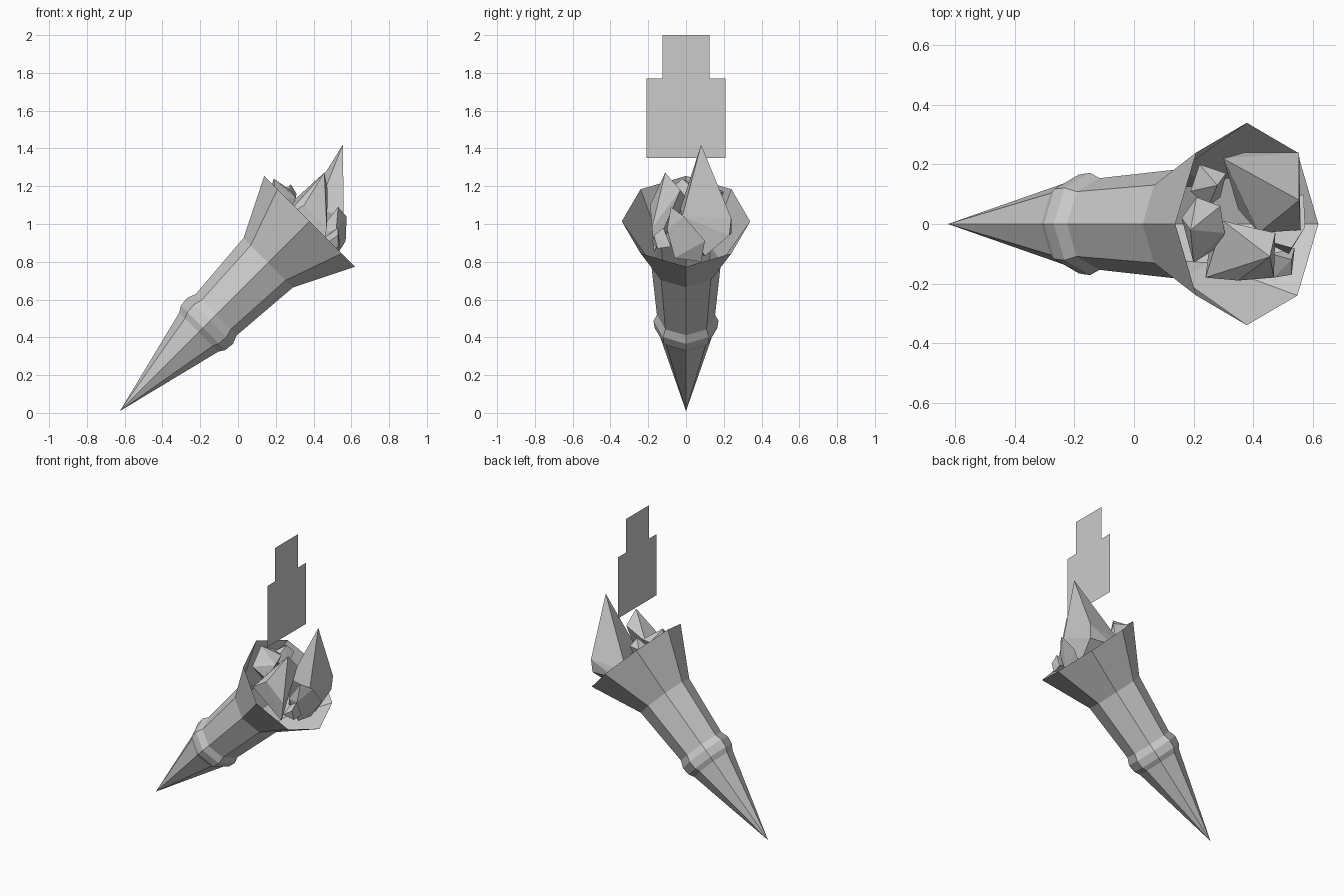
import bpy, bmesh
from math import cos, sin, pi, sqrt
from mathutils import Vector

if "Cube" in bpy.data.objects:
    bpy.data.objects.remove(bpy.data.objects["Cube"])

TIP = Vector((-0.625, 0, 0.01))
AXIS = Vector((1, 0, 1)).normalized()
SIDE = Vector((0, 1, 0))
UP = Vector((-1, 0, 1)).normalized()


def finish(name, bm):
    mesh = bpy.data.meshes.new(name)
    bm.to_mesh(mesh)
    bm.free()
    obj = bpy.data.objects.new(name, mesh)
    bpy.context.collection.objects.link(obj)
    return obj


def lathe(name, profile, sides=8):
    """Turn (distance from tip, radius) pairs about the tilted axis."""
    bm = bmesh.new()
    tip = bm.verts.new(TIP)
    rings = []
    for t, r in profile:
        rings.append([bm.verts.new(TIP + AXIS * t + r * (
            UP * cos(2 * pi * i / sides) + SIDE * sin(2 * pi * i / sides)))
            for i in range(sides)])
    for i in range(sides):
        j = (i + 1) % sides
        bm.faces.new((tip, rings[0][i], rings[0][j]))
        for a, b in zip(rings, rings[1:]):
            bm.faces.new((a[i], b[i], b[j], a[j]))
    bmesh.ops.recalc_face_normals(bm, faces=bm.faces)
    return finish(name, bm)


def rock(name, points):
    """Faceted chunk: the convex hull of a few corner points."""
    bm = bmesh.new()
    for p in points:
        bm.verts.new(p)
    res = bmesh.ops.convex_hull(bm, input=bm.verts)
    loose = [v for v in bm.verts if not v.link_faces]
    bmesh.ops.delete(bm, geom=loose, context='VERTS')
    bmesh.ops.recalc_face_normals(bm, faces=bm.faces)
    return finish(name, bm)


# Torch body: pointed foot, collar band, shaft and flared open cup
lathe("torch_body", [(0.59, 0.146), (0.622, 0.166), (0.675, 0.172),
                     (0.72, 0.154), (1.11, 0.185), (1.42, 0.34)])

# Chunks filling the cup
rock("tall_spike", [(0.555, 0.08, 1.42), (0.555, 0.24, 1.03),
                    (0.55, 0.23, 0.94), (0.56, -0.02, 1.04),
                    (0.30, 0.22, 1.01), (0.37, 0.24, 0.95),
                    (0.42, -0.03, 1.08), (0.52, 0.10, 0.83),
                    (0.35, 0.05, 0.85)])
rock("front_chunk", [(0.457, -0.11, 1.272), (0.35, -0.19, 1.10),
                     (0.475, -0.03, 1.18), (0.47, -0.18, 0.98),
                     (0.45, -0.17, 0.85), (0.24, -0.18, 1.03),
                     (0.30, 0.01, 1.13), (0.25, -0.10, 0.95)])
rock("left_chunk", [(0.19, -0.02, 1.24), (0.16, 0.02, 1.15),
                    (0.21, 0.09, 1.18), (0.29, 0.06, 1.17),
                    (0.305, -0.03, 1.14), (0.20, -0.13, 1.14),
                    (0.22, 0.0, 0.98), (0.28, -0.08, 1.05)])
rock("back_chunk", [(0.22, 0.20, 1.17), (0.31, 0.17, 1.16),
                    (0.28, 0.13, 1.21), (0.19, 0.11, 1.15),
                    (0.25, 0.06, 1.13), (0.29, 0.09, 1.05),
                    (0.24, 0.13, 0.98)])
rock("right_chunk", [(0.53, -0.08, 1.09), (0.575, -0.01, 1.04),
                     (0.57, 0.10, 0.91), (0.50, 0.08, 0.80),
                     (0.50, -0.06, 0.82), (0.42, -0.05, 0.95),
                     (0.52, -0.10, 0.97)])
rock("small_chunk", [(0.53, -0.12, 0.98), (0.53, -0.17, 0.94),
                     (0.47, -0.18, 0.90), (0.53, -0.15, 0.87),
                     (0.54, -0.08, 0.88), (0.46, -0.10, 0.93)])

# Flat stepped flame card floating above the cup
bm = bmesh.new()
half = [(0.208, 1.35), (0.208, 1.77), (0.125, 1.77), (0.125, 2.0)]
outline = half + [(-y, z) for y, z in reversed(half)]
bm.faces.new([bm.verts.new((0.37, y, z)) for y, z in outline])
finish("flame_card", bm)
